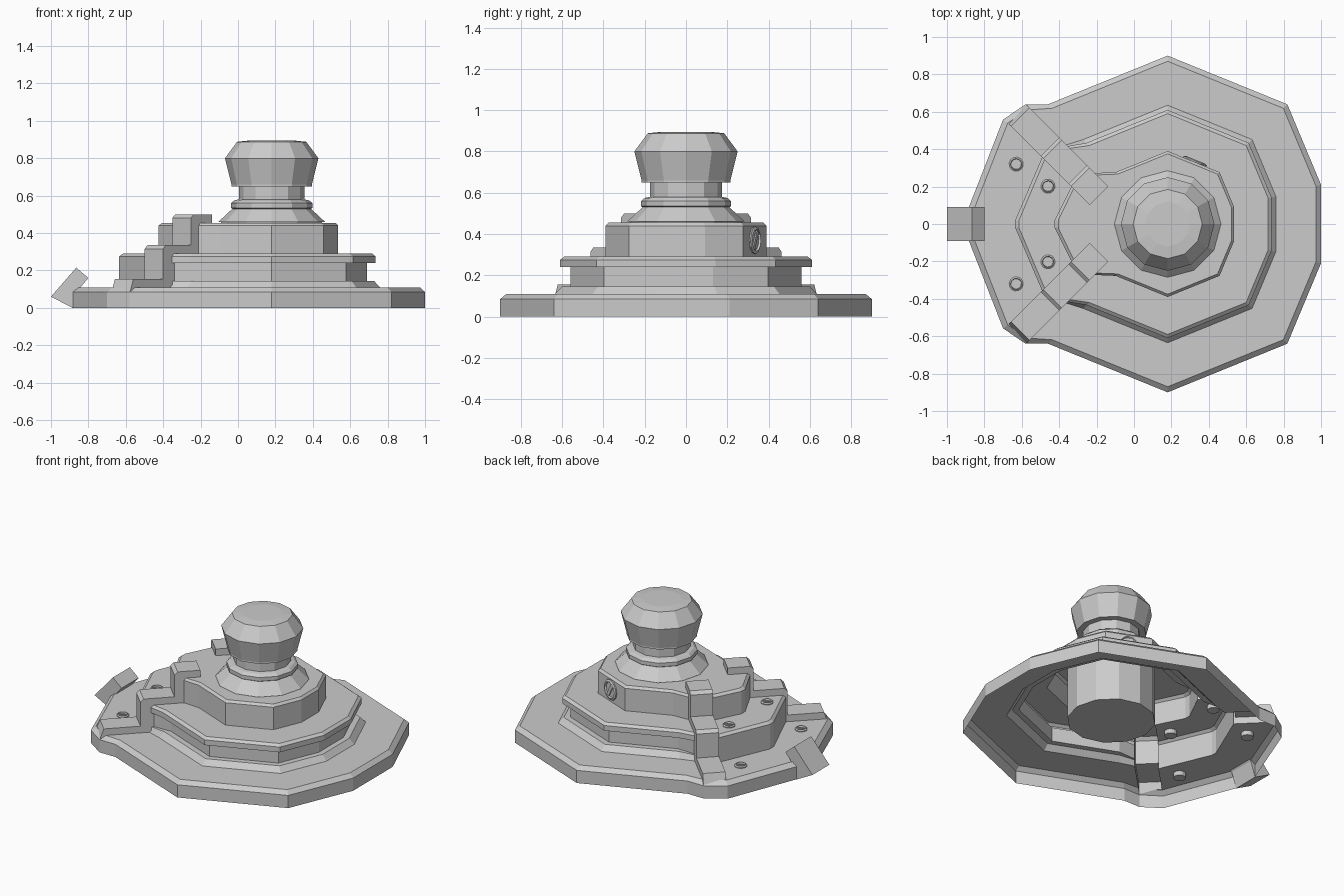
import bpy, bmesh, math
from mathutils import Matrix, Vector

if "Cube" in bpy.data.objects:
    bpy.data.objects.remove(bpy.data.objects["Cube"])

CX = 0.18  # axis of the round parts


def make_object(name, bm):
    bmesh.ops.recalc_face_normals(bm, faces=bm.faces)
    me = bpy.data.meshes.new(name)
    bm.to_mesh(me)
    bm.free()
    ob = bpy.data.objects.new(name, me)
    bpy.context.collection.objects.link(ob)
    return ob


def loft(bm, rings, cap_start=True, cap_end=True):
    vs = [[bm.verts.new(p) for p in r] for r in rings]
    n = len(vs[0])
    for a, b in zip(vs, vs[1:]):
        for i in range(n):
            bm.faces.new((a[i], a[(i + 1) % n], b[(i + 1) % n], b[i]))
    if cap_start:
        bm.faces.new(vs[0][::-1])
    if cap_end:
        bm.faces.new(vs[-1])


def revolve(name, profile, sides, mat=Matrix()):
    bm = bmesh.new()
    rings = [[mat @ Vector((r * math.cos(2 * math.pi * i / sides),
                            r * math.sin(2 * math.pi * i / sides), z))
              for i in range(sides)] for r, z in profile]
    loft(bm, rings)
    return make_object(name, bm)


# Stepped housing: faceted ring on the right, pulled out to a blunt nose on the left
def ring(z, R, c1, c2, nose):
    half = [(CX + .911 * R, .233 * R), (CX + .711 * R, .711 * R), (CX, R),
            (CX - .711 * R, .711 * R), c1, c2, nose]
    pts = half + [(x, -y) for x, y in reversed(half)]
    return [Vector((x, y, z)) for x, y in pts]


base_out = ((-.58, .64), (-.70, .558), (-.885, .085))
base_in = ((-.57, .61), (-.675, .54), (-.855, .08))
low = ((-.42, .405), (-.49, .36), (-.635, .02))
low_in = ((-.41, .395), (-.475, .35), (-.615, .02))
high = ((-.27, .27), (-.33, .21), (-.425, .02))
high_in = ((-.26, .26), (-.315, .205), (-.405, .02))
levels = [(0, .90, base_out), (.085, .90, base_out), (.11, .87, base_in),
          (.11, .635, low), (.145, .60, low), (.145, .56, low), (.24, .56, low),
          (.24, .61, low), (.275, .61, low), (.29, .59, low_in),
          (.29, .39, high), (.44, .39, high), (.455, .375, high_in)]
bm = bmesh.new()
loft(bm, [ring(z, R, *pts) for z, R, pts in levels])
housing = make_object("stepped_housing", bm)

# Two diagonal stepped ribs, joined into the housing
rib_profile = [(-.858, .02), (-.858, .09), (-.835, .155), (-.61, .155), (-.61, .315),
               (-.59, .335), (-.40, .335), (-.40, .48), (-.38, .50), (-.24, .50),
               (-.24, .02)]
d = math.sqrt(.5)
for s in (1, -1):
    bm = bmesh.new()
    loft(bm, [[Vector(((n + t) * d, s * (n - t) * d, z)) for t, z in rib_profile]
              for n in (-.096, .044)])
    rib = make_object("rib_cutter", bm)
    mod = housing.modifiers.new("rib", 'BOOLEAN')
    mod.operation = 'UNION'
    mod.solver = 'EXACT'
    mod.object = rib
    bpy.context.view_layer.objects.active = housing
    bpy.ops.object.modifier_apply(modifier=mod.name)
    bpy.data.objects.remove(rib)

# Open underside
bm = bmesh.new()
bm.from_mesh(housing.data)
bmesh.ops.delete(bm, geom=[f for f in bm.faces if all(v.co.z < .001 for v in f.verts)],
                 context='FACES')
bm.to_mesh(housing.data)
bm.free()

# Turned knob with flange, neck and a plug reaching down inside
revolve("knob", [(.27, .04), (.27, .46), (.285, .46), (.21, .53), (.218, .535),
                 (.218, .56), (.20, .575), (.175, .58), (.175, .65), (.215, .65),
                 (.215, .66), (.25, .80), (.185, .888), (.12, .895)],
        12, Matrix.Translation((CX, 0, 0)))

# Tilted tab at the nose
tab = [(-1.0, .06), (-.865, .215), (-.80, .16), (-.85, .10), (-.885, .0)]
bm = bmesh.new()
loft(bm, [[Vector((x, y, z)) for x, z in tab] for y in (-.09, .09)])
make_object("nose_tab", bm)


# Slotted screws
def screw(name, mat, r):
    revolve(name, [(r, -.03), (r, .006), (r * .8, .012), (r * .72, .002)], 12, mat)
    bm = bmesh.new()
    bmesh.ops.create_cube(bm, size=1, matrix=mat @ Matrix.Translation((0, 0, .002)) @
                          Matrix.Diagonal((r * 1.5, r * .35, .012, 1)))
    make_object(name + "_bar", bm)


turn = Matrix.Rotation(math.radians(20), 4, 'Z')
for x, y, z in ((-.63, .32, .11), (-.46, .202, .29)):
    for s in (1, -1):
        screw("deck_screw", Matrix.Translation((x, s * y, z)) @ turn, .038)

# Larger screw on the back right wall
facet = Vector((.113, .277, 0)).normalized()
screw("wall_screw", Matrix.Translation(Vector((.325, .332, .37))) @
      facet.to_track_quat('Z', 'Y').to_matrix().to_4x4() @
      Matrix.Rotation(math.radians(60), 4, 'Z'), .067)
